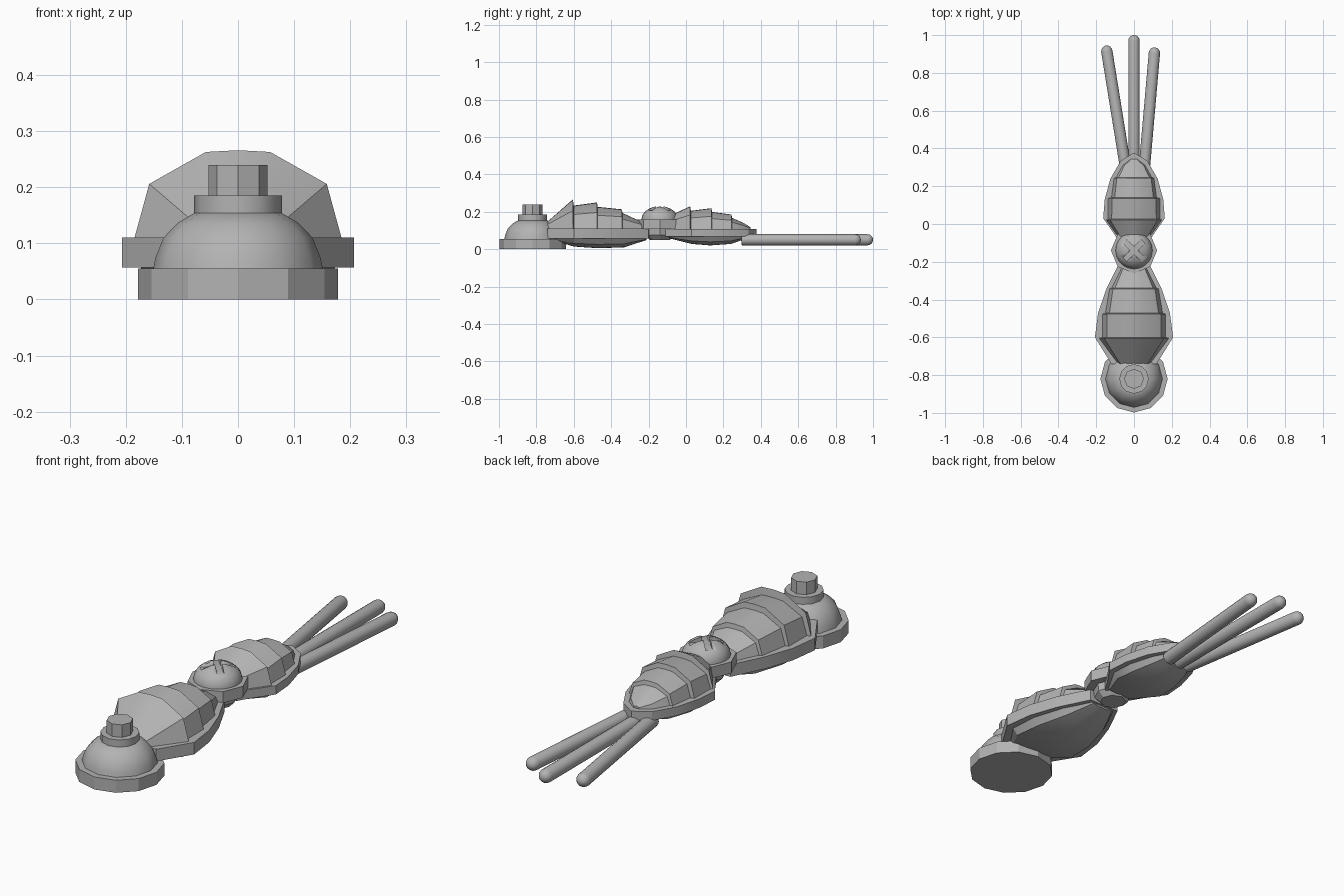
import bpy, bmesh, math
from mathutils import Vector

if "Cube" in bpy.data.objects:
    bpy.data.objects.remove(bpy.data.objects["Cube"])

grey = bpy.data.materials.new("plain grey")
grey.diffuse_color = (0.45, 0.45, 0.45, 1)
grey.use_nodes = True
grey.node_tree.nodes["Principled BSDF"].inputs["Base Color"].default_value = grey.diffuse_color


def make(name, verts, faces, angle=28):
    me = bpy.data.meshes.new(name)
    me.from_pydata(verts, [], faces)
    bm = bmesh.new()
    bm.from_mesh(me)
    bmesh.ops.recalc_face_normals(bm, faces=bm.faces)
    bm.to_mesh(me)
    bm.free()
    me.materials.append(grey)
    ob = bpy.data.objects.new(name, me)
    bpy.context.collection.objects.link(ob)
    bpy.ops.object.select_all(action='DESELECT')
    ob.select_set(True)
    bpy.context.view_layer.objects.active = ob
    bpy.ops.object.shade_smooth_by_angle(angle=math.radians(angle))
    return ob


def skin(name, rings, angle=28):
    # closed skin over rings with equal point counts
    n = len(rings[0])
    verts = [p for r in rings for p in r]
    faces = [(k * n + i, k * n + (i + 1) % n, (k + 1) * n + (i + 1) % n, (k + 1) * n + i)
             for k in range(len(rings) - 1) for i in range(n)]
    faces += [tuple(range(n)), tuple(range(len(verts) - n, len(verts)))]
    return make(name, verts, faces, angle)


def turned(name, cy, profile, n, angle=28):
    rings = [[(r * math.cos(2 * math.pi * i / n), cy + r * math.sin(2 * math.pi * i / n), z)
              for i in range(n)] for r, z in profile]
    return skin(name, rings, angle)


def shell(name, stations, z0, sign=1):
    # half-round cross-sections (y, half width, height) along the body
    half = [(1, 0), (0.855, 0.62), (0.31, 0.98)]
    sec = half + [(0, 1)] + [(-x, z) for x, z in reversed(half)]
    return skin(name, [[(x * w, y, z0 + sign * z * h) for x, z in sec] for y, w, h in stations])


def rim(name, outline, z0, z1):
    pts = outline + [(-x, y) for x, y in reversed(outline) if x > 0]
    return skin(name, [[(x, y, z) for x, y in pts] for z in (z0, z1)], 20)


# Head: round foot, dome, collar and octagonal knob
HY = -0.82
turned("head_base", HY, [(0.178, 0), (0.178, 0.055)], 12)
turned("head_dome", HY, [(0.152, 0.05), (0.147, 0.075), (0.133, 0.11), (0.108, 0.136), (0.078, 0.154)], 12, 35)
turned("head_collar", HY, [(0.078, 0.15), (0.078, 0.185)], 12, 35)
turned("head_knob", HY, [(0.053, 0.18), (0.053, 0.24)], 8)

# Front body: rim, stepped overlapping plates, belly
rim("front_rim", [(0.12, -0.74), (0.207, -0.6), (0.19, -0.47), (0.145, -0.34), (0.075, -0.2)],
    0.057, 0.11)
shell("front_plates", [
    (-0.74, 0.085, 0.04), (-0.605, 0.185, 0.158),
    (-0.6, 0.168, 0.125), (-0.476, 0.167, 0.142),
    (-0.472, 0.152, 0.118), (-0.343, 0.13, 0.105),
    (-0.339, 0.118, 0.085), (-0.22, 0.06, 0.03)], 0.108)
shell("front_belly", [
    (-0.71, 0.1, 0.012), (-0.6, 0.175, 0.045), (-0.47, 0.165, 0.054),
    (-0.33, 0.12, 0.049), (-0.21, 0.06, 0.01)], 0.059, -1)

# Middle joint: stem, flange and slotted screw dome
JY = -0.14
turned("joint_stem", JY, [(0.055, 0.05), (0.08, 0.075), (0.085, 0.115)], 8)
turned("joint_flange", JY, [(0.122, 0.108), (0.122, 0.158)], 8)
dome = turned("joint_dome", JY, [(0.098, 0.15)] + [
    (0.098 * math.cos(a), 0.16 + 0.07 * math.sin(a))
    for a in (0, 0.3, 0.6, 0.9, 1.2, 1.4)], 20, 35)
for s in (1, -1):
    a = s * math.pi / 4
    u, v = Vector((math.cos(a), math.sin(a), 0)), Vector((-math.sin(a), math.cos(a), 0))
    ring = [u * i * 0.07 + v * j * 0.014 + Vector((0, JY, 0))
            for i, j in ((1, 1), (-1, 1), (-1, -1), (1, -1))]
    cutter = skin("slot_cutter", [[tuple(p + Vector((0, 0, z))) for p in ring] for z in (0.208, 0.26)])
    cutter.hide_render = True
    cutter.hide_viewport = True
    mod = dome.modifiers.new("slot", 'BOOLEAN')
    mod.operation = 'DIFFERENCE'
    mod.solver = 'EXACT'
    mod.object = cutter

# Rear body: same construction, smaller
rim("rear_rim", [(0.07, -0.11), (0.1, -0.06), (0.163, 0.03), (0.155, 0.13), (0.125, 0.24),
                 (0.07, 0.335), (0, 0.378)], 0.068, 0.107)
shell("rear_plates", [
    (-0.08, 0.075, 0.075), (0.022, 0.148, 0.125),
    (0.026, 0.138, 0.1), (0.136, 0.137, 0.114),
    (0.14, 0.12, 0.094), (0.243, 0.106, 0.08),
    (0.247, 0.095, 0.062), (0.31, 0.06, 0.034), (0.345, 0.015, 0.012)], 0.105)
shell("rear_belly", [
    (-0.09, 0.07, 0.012), (0.03, 0.138, 0.042), (0.13, 0.132, 0.05),
    (0.24, 0.1, 0.042), (0.34, 0.05, 0.008)], 0.07, -1)

# Tail: three round-ended rods
R, N = 0.03, 16
for name, a, b in (("tail_left", (-0.045, 0.3), (-0.144, 0.915)),
                   ("tail_middle", (0, 0.3), (0, 0.97)),
                   ("tail_right", (0.055, 0.3), (0.108, 0.905))):
    A, B = Vector((*a, 0.05)), Vector((*b, 0.05))
    d = (B - A).normalized()
    side, up = d.cross(Vector((0, 0, 1))), Vector((0, 0, 1))
    spots = [(A, R)] + [(B + d * R * math.sin(t), R * math.cos(t)) for t in (0, 0.4, 0.8, 1.15, 1.45)]
    skin(name, [[tuple(c + r * (side * math.cos(2 * math.pi * i / N) + up * math.sin(2 * math.pi * i / N)))
                 for i in range(N)] for c, r in spots], 35)
